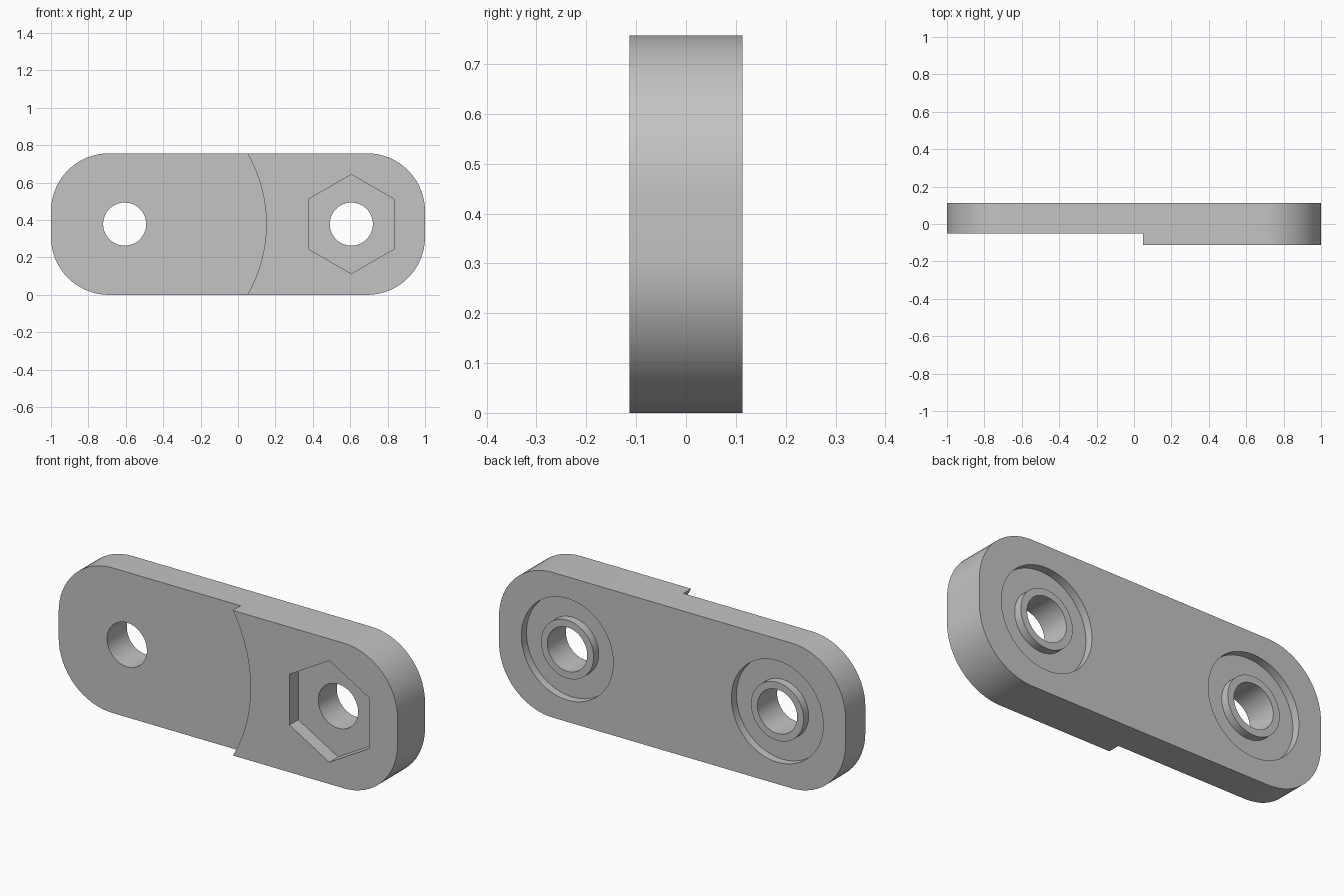
import bpy, bmesh, math

if "Cube" in bpy.data.objects:
    bpy.data.objects.remove(bpy.data.objects["Cube"], do_unlink=True)

HALF_T = 0.113        # half thickness of the plate
HEIGHT = 0.757
MID_Z = HEIGHT / 2
HOLE_X = 0.606
CORNER = 0.31

grey = bpy.data.materials.new("plain grey")
grey.use_nodes = True
grey.diffuse_color = (0.55, 0.55, 0.55, 1)
grey.node_tree.nodes["Principled BSDF"].inputs["Base Color"].default_value = (0.55, 0.55, 0.55, 1)


def prism(name, outline, y0, y1):
    """Extrude an x-z outline from y0 to y1."""
    bm = bmesh.new()
    face = bm.faces.new([bm.verts.new((x, y0, z)) for x, z in outline])
    moved = bmesh.ops.extrude_face_region(bm, geom=[face])["geom"]
    verts = [v for v in moved if isinstance(v, bmesh.types.BMVert)]
    bmesh.ops.translate(bm, verts=verts, vec=(0, y1 - y0, 0))
    bmesh.ops.recalc_face_normals(bm, faces=bm.faces)
    mesh = bpy.data.meshes.new(name)
    bm.to_mesh(mesh)
    bm.free()
    mesh.materials.append(grey)
    obj = bpy.data.objects.new(name, mesh)
    bpy.context.collection.objects.link(obj)
    return obj


def arc(cx, cz, r, start, end, n):
    """Points along an arc, angles in degrees, end left out."""
    angles = [math.radians(start + (end - start) * i / n) for i in range(n)]
    return [(cx + r * math.cos(a), cz + r * math.sin(a)) for a in angles]


def disc(name, x, r, y0, y1, sides=64, turn=0):
    return prism(name, arc(x, MID_Z, r, turn, turn + 360, sides), y0, y1)


def combine(target, tool, operation):
    """Apply a boolean and discard the tool."""
    mod = target.modifiers.new("shape", "BOOLEAN")
    mod.operation = operation
    mod.solver = "EXACT"
    mod.object = tool
    bpy.context.view_layer.objects.active = target
    bpy.ops.object.modifier_apply(modifier=mod.name)
    bpy.data.objects.remove(tool, do_unlink=True)


# Rounded plate
outline = []
for i, (sx, sz) in enumerate([(1, 1), (-1, 1), (-1, -1), (1, -1)]):
    outline += arc(sx * (1 - CORNER), MID_Z + sz * (MID_Z - CORNER), CORNER,
                   90 * i, 90 * i + 90, 16)
    a = math.radians(90 * i + 90)
    outline.append((sx * (1 - CORNER) + CORNER * math.cos(a),
                    MID_Z + sz * (MID_Z - CORNER) + CORNER * math.sin(a)))
plate = prism("link_plate", outline, -HALF_T, HALF_T)

# Thinner half with a curved step, and the hexagonal nut pocket
combine(plate, disc("step_cutter", -HOLE_X, 0.757, -0.3, -0.05, 160), "DIFFERENCE")
combine(plate, disc("nut_cutter", HOLE_X, 0.265, -0.3, -HALF_T + 0.073, 6, 30), "DIFFERENCE")

# Round recess, flush boss and through hole at each end
for x in (-HOLE_X, HOLE_X):
    combine(plate, disc("recess_cutter", x, 0.265, HALF_T - 0.042, 0.3), "DIFFERENCE")
    combine(plate, disc("boss", x, 0.152, HALF_T - 0.08, HALF_T), "UNION")
    combine(plate, disc("hole_cutter", x, 0.115, -0.3, 0.3), "DIFFERENCE")

bpy.ops.object.select_all(action="DESELECT")
plate.select_set(True)
bpy.context.view_layer.objects.active = plate
bpy.ops.object.shade_smooth_by_angle(angle=math.radians(30))
